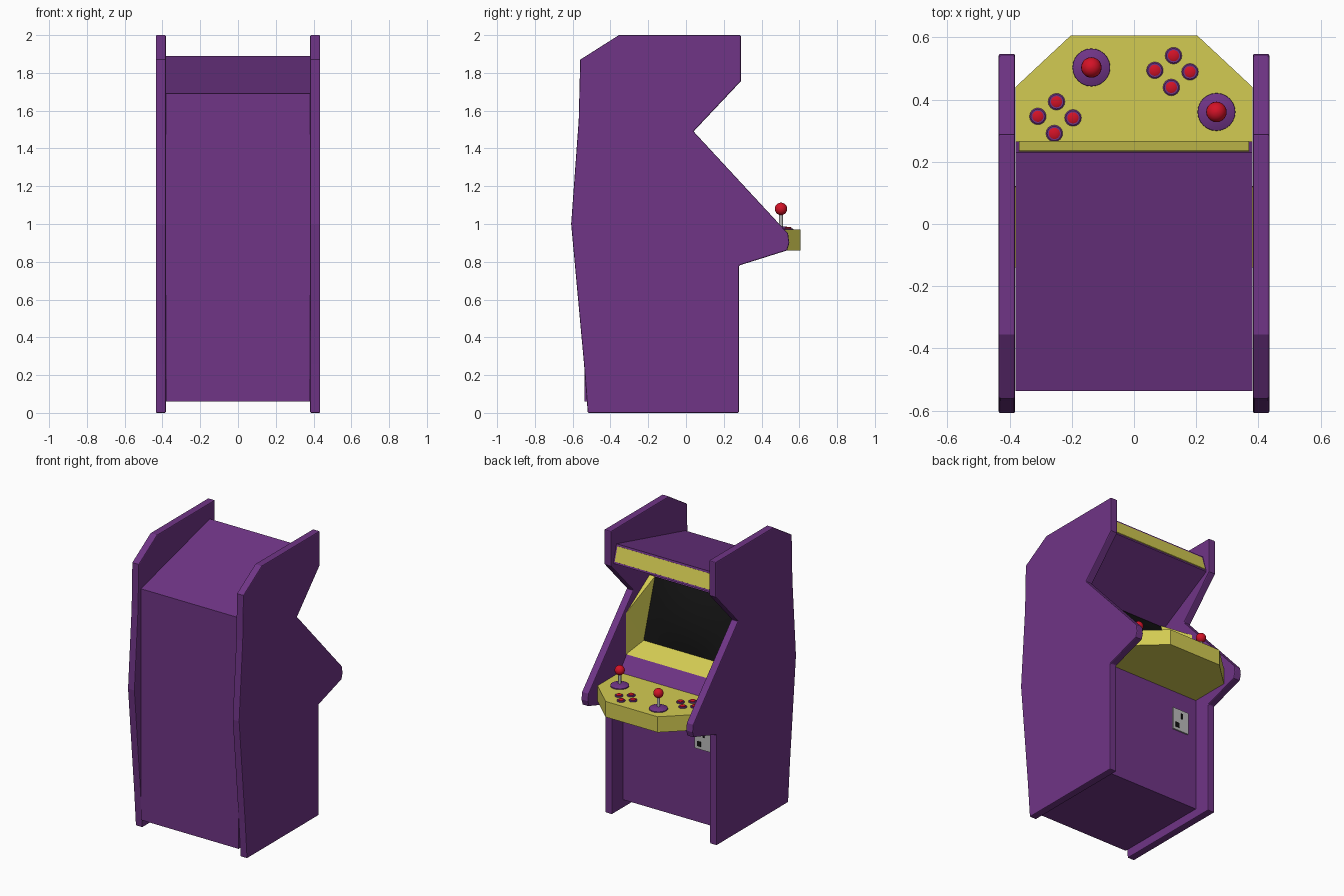
import bpy, bmesh, math
from mathutils import Vector

if "Cube" in bpy.data.objects:
    bpy.data.objects.remove(bpy.data.objects["Cube"])


def material(name, rgb):
    m = bpy.data.materials.new(name)
    m.diffuse_color = (*rgb, 1)
    m.use_nodes = True
    m.node_tree.nodes["Principled BSDF"].inputs["Base Color"].default_value = m.diffuse_color
    return m


PURPLE = material("purple", (0.16, 0.035, 0.24))
YELLOW = material("yellow", (0.65, 0.6, 0.085))
RED = material("red", (0.65, 0.006, 0.02))
BLACK = material("black", (0.006, 0.006, 0.006))
GREY = material("grey", (0.5, 0.5, 0.5))


def finish(name, bm, mat, smooth=False, recalc=True):
    if recalc:
        bmesh.ops.recalc_face_normals(bm, faces=bm.faces)
    me = bpy.data.meshes.new(name)
    bm.to_mesh(me)
    bm.free()
    ob = bpy.data.objects.new(name, me)
    bpy.context.collection.objects.link(ob)
    me.materials.append(mat)
    if smooth:
        bpy.context.view_layer.objects.active = ob
        ob.select_set(True)
        bpy.ops.object.shade_smooth_by_angle(angle=math.radians(35))
        ob.select_set(False)
    return ob


def prism(name, points, step, mat, bevel=0):
    """Extrude a closed 3D outline along a vector."""
    bm = bmesh.new()
    face = bm.faces.new([bm.verts.new(p) for p in points])
    ext = bmesh.ops.extrude_face_region(bm, geom=[face])
    moved = [g for g in ext["geom"] if isinstance(g, bmesh.types.BMVert)]
    bmesh.ops.translate(bm, verts=moved, vec=Vector(step))
    ob = finish(name, bm, mat)
    if bevel:
        mod = ob.modifiers.new("soft_edges", "BEVEL")
        mod.width = bevel
        mod.segments = 2
        mod.limit_method = "ANGLE"
        mod.angle_limit = math.radians(60)
    return ob


def profile(name, yz, x0, x1, mat, bevel=0):
    return prism(name, [(x0, y, z) for y, z in yz], (x1 - x0, 0, 0), mat, bevel)


def lathe(name, x, y, rz, mat, sides=20):
    """Round part from (radius, height) pairs, closed at both ends."""
    bm = bmesh.new()
    rings = [[bm.verts.new((x + r * math.cos(2 * math.pi * i / sides),
                            y + r * math.sin(2 * math.pi * i / sides), z))
              for i in range(sides)] for r, z in rz]
    for a, b in zip(rings, rings[1:]):
        for i in range(sides):
            j = (i + 1) % sides
            bm.faces.new((a[i], a[j], b[j], b[i]))
    bm.faces.new(rings[0])
    bm.faces.new(rings[-1])
    return finish(name, bm, mat, True)


# Cut-out side panels
SIDE = [(-0.52, 0), (0.28, 0), (0.28, 0.78), (0.535, 0.86), (0.547, 0.9),
        (0.54, 0.95), (0.04, 1.49), (0.29, 1.755), (0.29, 2), (-0.355, 2),
        (-0.56, 1.87), (-0.568, 1.55), (-0.608, 1.0), (-0.54, 0.26)]
for side, s in (("left", -1), ("right", 1)):
    profile(side + "_side_panel", SIDE, s * 0.382, s * 0.435, PURPLE, 0.006)

# Cabinet body between the sides, with the screen recess
BODY = [(-0.537, 0.06), (0.16, 0.06), (0.16, 0.9), (0.2, 0.965), (0.12, 1.065),
        (-0.02, 1.115), (-0.165, 1.525), (0.265, 1.765), (0.23, 1.89),
        (-0.537, 1.69)]
profile("cabinet_body", BODY, -0.381, 0.381, PURPLE)

# Lit sign strip above the screen
profile("marquee", [(0.236, 1.878), (0.266, 1.78), (0.258, 1.775), (0.225, 1.874)],
        -0.37, 0.37, YELLOW)

# Bezel: bottom shelf and two slanted cheeks
bm = bmesh.new()
low = []
for s in (1, -1):
    a, b, c, d = [bm.verts.new((s * x, y, z)) for x, y, z in
                  ((0.382, 0.122, 1.07), (0.382, 0.122, 1.36),
                   (0.34, -0.14, 1.53), (0.33, 0.0, 1.135))]
    e = bm.verts.new((s * 0.382, -0.14, 1.53))
    for f in ((a, b, d), (b, c, d), (b, e, c)):
        bm.faces.new(f if s > 0 else f[::-1])
    low += [a, d]
bm.faces.new((low[0], low[1], low[3], low[2]))
finish("screen_bezel", bm, YELLOW)

# Bulging picture tube
bm = bmesh.new()
N = 10
grid = []
for j in range(N + 1):
    v = j / N
    row = []
    for i in range(N + 1):
        u = i / N * 2 - 1
        bulge = 0.035 * (1 - u * u) * (1 - (2 * v - 1) ** 2)
        row.append(bm.verts.new((u * (0.335 + 0.01 * v),
                                 -0.003 - 0.14 * v + 0.94 * bulge,
                                 1.132 + 0.395 * v + 0.33 * bulge)))
    grid.append(row)
for j in range(N):
    for i in range(N):
        bm.faces.new((grid[j][i], grid[j + 1][i], grid[j + 1][i + 1], grid[j][i + 1]))
finish("screen", bm, BLACK, True, recalc=False)

# Control panel
DECK = [(-0.381, 0.15), (0.381, 0.15), (0.381, 0.44), (0.203, 0.606),
        (-0.203, 0.606), (-0.381, 0.44)]
TOP = 0.97
prism("control_panel", [(x, y, 0.86) for x, y in DECK], (0, 0, TOP - 0.86), YELLOW)

# Joysticks and button clusters
STICKS = [(-0.137, 0.503), (0.265, 0.36)]
CLUSTERS = [(0.124, 0.491), (-0.252, 0.343)]
OFFSETS = [(-0.057, 0.003), (0.003, 0.05), (0.056, -0.002), (-0.004, -0.052)]
for n, (x, y) in enumerate(STICKS, 1):
    lathe(f"joystick_base_{n}", x, y,
          [(0.062, TOP - 0.01), (0.06, TOP + 0.006), (0.04, TOP + 0.014),
           (0.015, TOP + 0.018)], PURPLE, 24)
    lathe(f"joystick_shaft_{n}", x, y, [(0.01, TOP), (0.01, 1.06)], GREY, 12)
    ball = [(0.033 * math.sin(t), 1.08 - 0.033 * math.cos(t))
            for t in [math.pi * (k + 0.3) / 10.6 for k in range(11)]]
    lathe(f"joystick_ball_{n}", x, y, ball, RED)
for n, (cx, cy) in enumerate(CLUSTERS, 1):
    for k, (dx, dy) in enumerate(OFFSETS, 1):
        x, y = cx + dx, cy + dy
        lathe(f"button_ring_{n}_{k}", x, y,
              [(0.027, TOP - 0.01), (0.027, TOP + 0.004), (0.023, TOP + 0.007)],
              PURPLE, 16)
        lathe(f"button_{n}_{k}", x, y,
              [(0.018, TOP), (0.018, TOP + 0.011), (0.012, TOP + 0.014)], RED, 16)


# Coin plate with slots
def box(name, x0, x1, y0, y1, z0, z1, mat):
    profile(name, [(y0, z0), (y1, z0), (y1, z1), (y0, z1)], x0, x1, mat)


box("coin_plate", -0.31, -0.185, 0.155, 0.17, 0.58, 0.735, GREY)
box("coin_slot", -0.262, -0.25, 0.165, 0.173, 0.67, 0.71, BLACK)
box("coin_return", -0.235, -0.205, 0.165, 0.173, 0.6, 0.635, BLACK)
